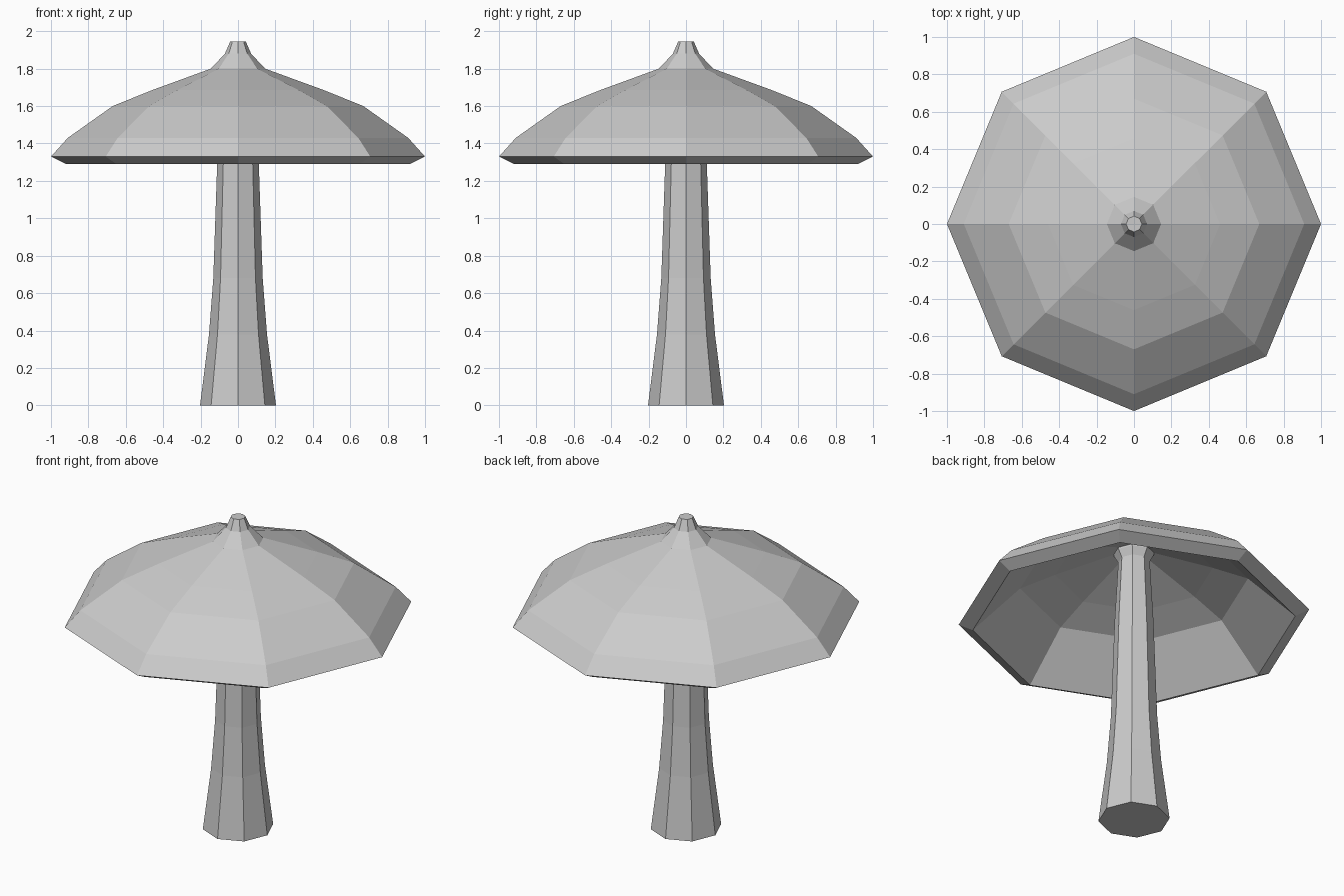
import bpy
from math import cos, sin, pi

if "Cube" in bpy.data.objects:
    bpy.data.objects.remove(bpy.data.objects["Cube"])

SIDES = 8


def lathe(name, profile, closed):
    """Turn a (radius, z) profile into a flat-faced octagonal solid."""
    verts = [(r * cos(2 * pi * i / SIDES), r * sin(2 * pi * i / SIDES), z)
             for r, z in profile for i in range(SIDES)]
    n = len(profile)
    faces = []
    for k in range(n if closed else n - 1):
        a, b = k * SIDES, (k + 1) % n * SIDES
        for i in range(SIDES):
            j = (i + 1) % SIDES
            faces.append((a + i, a + j, b + j, b + i))
    if not closed:
        faces.append(tuple(reversed(range(SIDES))))
        faces.append(tuple((n - 1) * SIDES + i for i in range(SIDES)))
    mesh = bpy.data.meshes.new(name)
    mesh.from_pydata(verts, [], faces)
    obj = bpy.data.objects.new(name, mesh)
    bpy.context.collection.objects.link(obj)
    return obj


# Hollow canopy: underside, rim, then outer slope up to the neck
lathe("cap", [(0.10, 1.75), (0.45, 1.63), (0.65, 1.55), (0.92, 1.29),
              (1.0, 1.33), (0.91, 1.43), (0.67, 1.60), (0.46, 1.685),
              (0.145, 1.80), (0.10, 1.80)], True)

# Tapered stem with a flared top under the canopy
lathe("stem", [(0.203, 0), (0.155, 0.38), (0.132, 0.68), (0.111, 1.30),
               (0.09, 1.69), (0.115, 1.735), (0.115, 1.78)], False)

# Small tip on the crown
lathe("tip", [(0.145, 1.80), (0.07, 1.88), (0.042, 1.945)], False)
